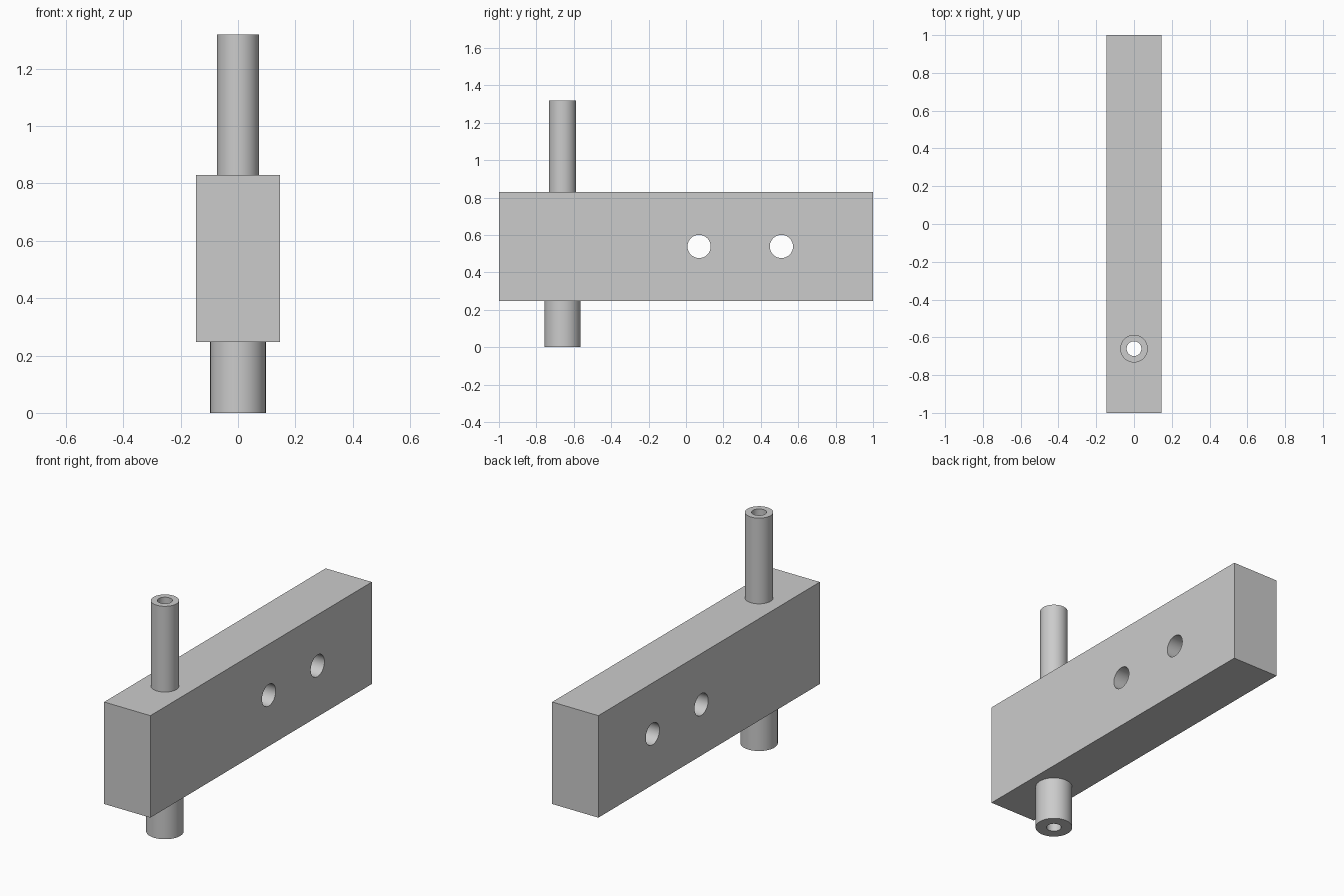
import bpy
import math

cube = bpy.data.objects.get("Cube")
if cube:
    bpy.data.objects.remove(cube, do_unlink=True)

GREY = (0.6, 0.6, 0.6, 1.0)
grey = bpy.data.materials.new("plain_grey")
grey.use_nodes = True
grey.diffuse_color = GREY
grey.node_tree.nodes["Principled BSDF"].inputs["Base Color"].default_value = GREY

BOTTOM, TOP = 0.247, 0.83
MIDDLE = (BOTTOM + TOP) / 2
HALF_WIDTH = 0.146
POST_Y = -0.66


def upright(name, radius, z0, z1):
    """Vertical cylinder on the post axis."""
    bpy.ops.mesh.primitive_cylinder_add(
        vertices=64, radius=radius, depth=z1 - z0,
        location=(0, POST_Y, (z0 + z1) / 2))
    bpy.context.object.name = name
    return bpy.context.object


def crosswise(name, y):
    """Cylinder through the width of the bar."""
    bpy.ops.mesh.primitive_cylinder_add(
        vertices=64, radius=0.062, depth=4 * HALF_WIDTH,
        location=(0, y, MIDDLE), rotation=(0, math.pi / 2, 0))
    bpy.context.object.name = name
    return bpy.context.object


def combine(target, tool, operation):
    """Apply a boolean to the target, then discard the tool."""
    tool.hide_render = True
    mod = target.modifiers.new(tool.name, 'BOOLEAN')
    mod.operation = operation
    mod.solver = 'EXACT'
    mod.object = tool
    bpy.context.view_layer.objects.active = target
    bpy.ops.object.modifier_apply(modifier=mod.name)
    bpy.data.objects.remove(tool, do_unlink=True)


# Long rectangular bar
bpy.ops.mesh.primitive_cube_add(size=1, location=(0, 0, MIDDLE))
bar = bpy.context.object
bar.name = "bar_with_posts"
bar.dimensions = (2 * HALF_WIDTH, 2, TOP - BOTTOM)
bpy.ops.object.transform_apply(location=False, rotation=False, scale=True)
bar.data.materials.append(grey)

# Thin upper post and thick lower post, fused to the bar
combine(bar, upright("upper_post", 0.073, MIDDLE + 0.1, 1.32), 'UNION')
combine(bar, upright("lower_post", 0.097, 0, MIDDLE - 0.1), 'UNION')

# Bore along the posts and two cross holes
combine(bar, upright("post_bore", 0.039, -0.1, 1.42), 'DIFFERENCE')
for y in (0.07, 0.51):
    combine(bar, crosswise("cross_hole", y), 'DIFFERENCE')

# One colour throughout, round walls smooth and edges sharp
bar.data.materials.clear()
bar.data.materials.append(grey)
for face in bar.data.polygons:
    face.material_index = 0
bpy.ops.object.select_all(action='DESELECT')
bar.select_set(True)
bpy.context.view_layer.objects.active = bar
bpy.ops.object.shade_smooth_by_angle(angle=math.radians(30))
